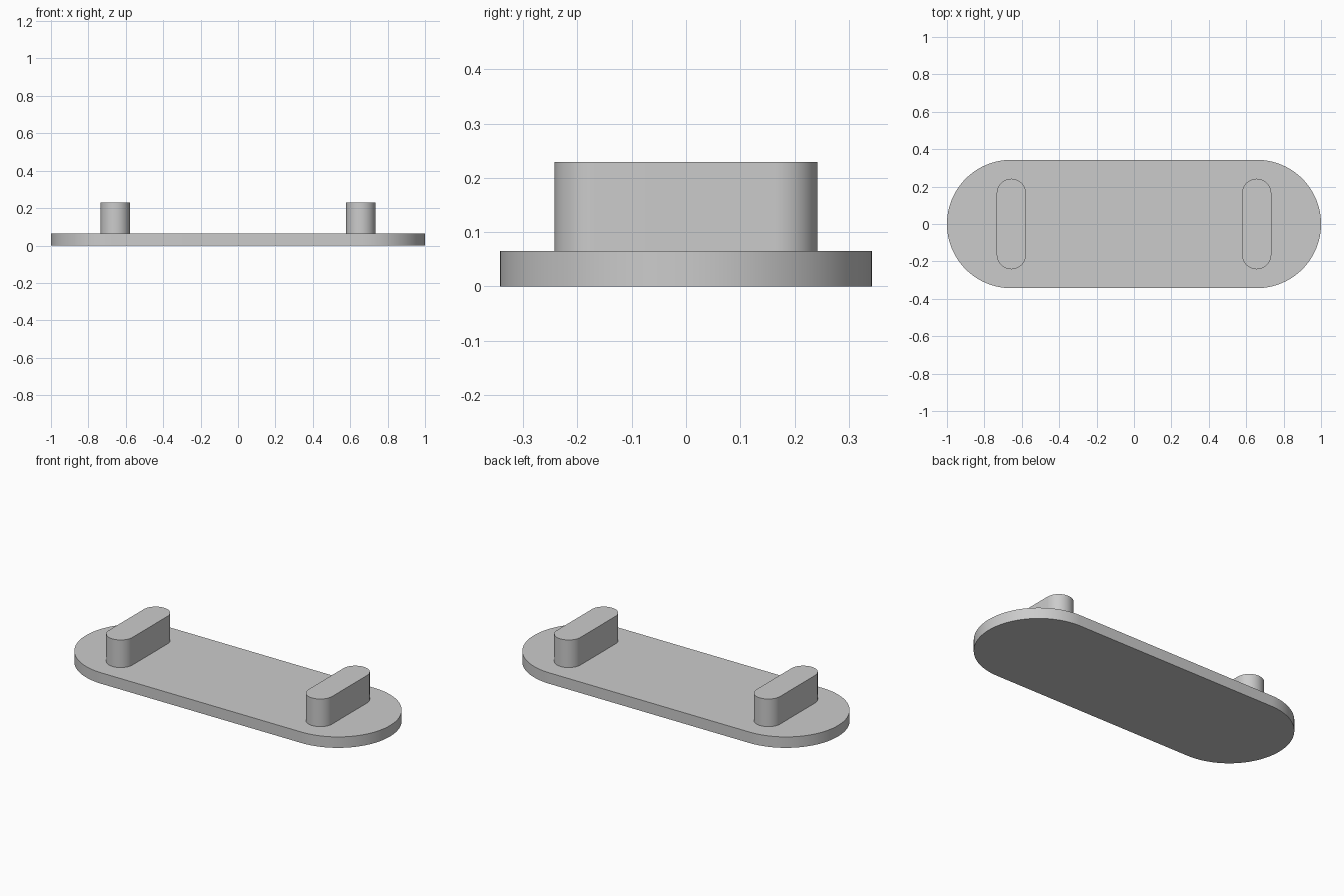
import bpy
import bmesh
from math import cos, sin, pi, radians

cube = bpy.data.objects.get("Cube")
if cube:
    bpy.data.objects.remove(cube, do_unlink=True)

GREY = (0.6, 0.6, 0.6, 1.0)
mat = bpy.data.materials.new("plain grey")
mat.use_nodes = True
mat.diffuse_color = GREY
mat.node_tree.nodes["Principled BSDF"].inputs["Base Color"].default_value = GREY


def rounded_bar(name, half_x, half_y, z0, z1, centre_x=0.0, steps=32):
    """Extruded slot shape with semicircular ends along its longer axis."""
    r = min(half_x, half_y)
    bm = bmesh.new()
    outline = []
    for sx, sy, start in ((1, 1, 0), (-1, 1, 0.5), (-1, -1, 1), (1, -1, 1.5)):
        for i in range(steps + 1):
            a = pi * (start + 0.5 * i / steps)
            x = centre_x + sx * (half_x - r) + r * cos(a)
            y = sy * (half_y - r) + r * sin(a)
            outline.append(bm.verts.new((x, y, z0)))
    face = bm.faces.new(outline)
    extruded = bmesh.ops.extrude_face_region(bm, geom=[face], use_keep_orig=True)
    top = [v for v in extruded["geom"] if isinstance(v, bmesh.types.BMVert)]
    bmesh.ops.translate(bm, verts=top, vec=(0, 0, z1 - z0))
    bmesh.ops.remove_doubles(bm, verts=bm.verts, dist=0.00001)
    bmesh.ops.recalc_face_normals(bm, faces=bm.faces)
    mesh = bpy.data.meshes.new(name)
    bm.to_mesh(mesh)
    bm.free()
    mesh.materials.append(mat)
    obj = bpy.data.objects.new(name, mesh)
    bpy.context.collection.objects.link(obj)
    bpy.ops.object.select_all(action="DESELECT")
    obj.select_set(True)
    bpy.context.view_layer.objects.active = obj
    bpy.ops.object.shade_smooth_by_angle(angle=radians(30))
    return obj


# Base plate with round ends
rounded_bar("base_plate", 1.0, 0.343, 0.0, 0.065)

# Upright pegs, one near each end
for name, x in (("left_peg", 0.656), ("right_peg", -0.656)):
    rounded_bar(name, 0.078, 0.242, 0.065, 0.229, x)
